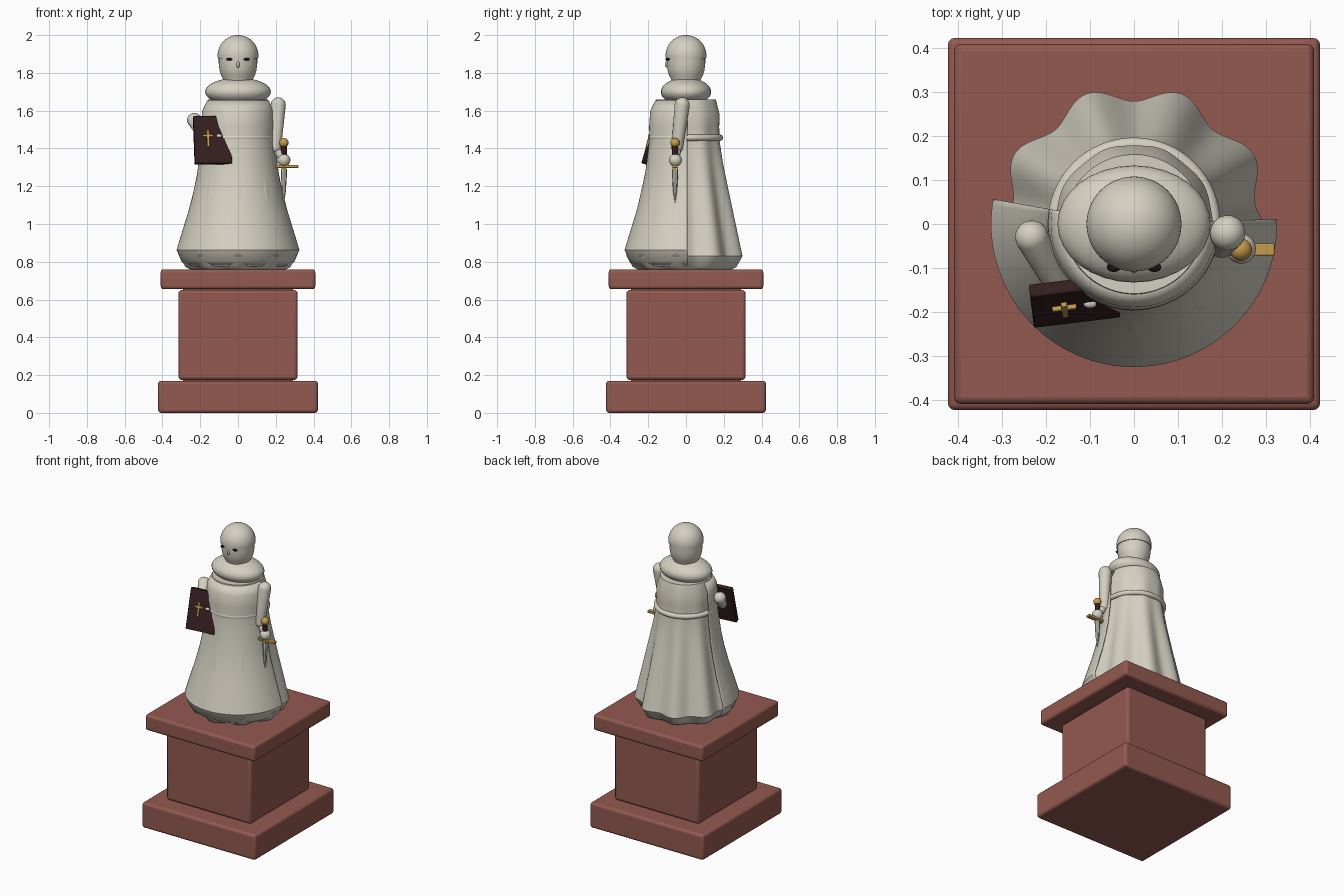
import bpy, bmesh
from math import sin, cos, pi, radians
from mathutils import Matrix, Vector

cube = bpy.data.objects.get("Cube")
if cube:
    bpy.data.objects.remove(cube, do_unlink=True)


def material(name, r, g, b):
    m = bpy.data.materials.new(name)
    m.use_nodes = True
    m.diffuse_color = (r, g, b, 1)
    m.node_tree.nodes["Principled BSDF"].inputs["Base Color"].default_value = (r, g, b, 1)
    return m


STONE = material("cream stone", 0.66, 0.63, 0.54)
BRICK = material("brick red", 0.29, 0.1, 0.08)
GOLD = material("gold", 0.56, 0.33, 0.07)
LEATHER = material("dark leather", 0.035, 0.013, 0.014)
BLACK = material("black", 0.008, 0.008, 0.008)


def finish(name, bm, mat, matrix=None, bevel=0):
    if matrix:
        bm.transform(matrix)
    mesh = bpy.data.meshes.new(name)
    bm.to_mesh(mesh)
    bm.free()
    mesh.materials.append(mat)
    ob = bpy.data.objects.new(name, mesh)
    bpy.context.collection.objects.link(ob)
    if bevel:
        mod = ob.modifiers.new("bevel", "BEVEL")
        mod.width, mod.segments = bevel, 3
    bpy.ops.object.select_all(action="DESELECT")
    ob.select_set(True)
    bpy.context.view_layer.objects.active = ob
    bpy.ops.object.shade_smooth_by_angle(angle=radians(35))
    return ob


def lathe(name, profile, mat, n=32, start=0, end=360, waves=0, matrix=None):
    """Turn (radius, z[, wave depth]) points, listed bottom up, about z."""
    bm = bmesh.new()
    full = end - start == 360
    count = n if full else n + 1
    rings = []
    for r, z, *depth in profile:
        ring = []
        for i in range(count):
            a = radians(start + (end - start) * i / n)
            rr = r + (depth[0] * cos(waves * (a - pi / 6)) if depth else 0)
            ring.append(bm.verts.new((rr * cos(a), rr * sin(a), z)))
        rings.append(ring)
    for low, high in zip(rings, rings[1:]):
        for i in range(n):
            k = (i + 1) % count
            bm.faces.new((low[i], low[k], high[k], high[i]))
    if full:
        if profile[-1][0] > 0:
            bm.faces.new(rings[-1])
        if profile[0][0] > 0:
            bm.faces.new(rings[0][::-1])
    bmesh.ops.remove_doubles(bm, verts=bm.verts[:], dist=1e-6)
    return finish(name, bm, mat, matrix)


def box(name, centre, size, mat, bevel=0, frame=None):
    bm = bmesh.new()
    bmesh.ops.create_cube(bm, size=1)
    m = Matrix.Translation(centre) @ Matrix.Diagonal((*size, 1))
    return finish(name, bm, mat, frame @ m if frame else m, bevel)


def ball(name, centre, radii, mat):
    bm = bmesh.new()
    bmesh.ops.create_uvsphere(bm, u_segments=32, v_segments=20, radius=1)
    return finish(name, bm, mat, Matrix.Translation(centre) @ Matrix.Diagonal((*radii, 1)))


def capsule(name, a, b, ra, rb, mat):
    a, b = Vector(a), Vector(b)
    length = (b - a).length
    steps = [i * pi / 16 for i in range(9)]
    prof = [(ra * sin(t), -ra * cos(t)) for t in steps]
    prof += [(rb * cos(t), length + rb * sin(t)) for t in steps]
    prof[0], prof[-1] = (0, -ra), (0, length + rb)
    turn = (b - a).to_track_quat("Z", "Y").to_matrix().to_4x4()
    return lathe(name, prof, mat, 24, matrix=Matrix.Translation(a) @ turn)


# Pedestal
for name, half, low, high in (("pedestal_base", 0.423, 0, 0.17),
                              ("pedestal_block", 0.315, 0.175, 0.65),
                              ("pedestal_top", 0.409, 0.655, 0.76)):
    box(name, (0, 0, (low + high) / 2), (2 * half, 2 * half, high - low), BRICK, 0.016)
box("pedestal_core", (0, 0, 0.4), (0.58, 0.58, 0.7), BRICK)

# Pleated under robe, widest just above the hem
lathe("pleated_robe", [(0.24, 0.758, 0.012), (0.265, 0.772, 0.016), (0.297, 0.83, 0.018),
                       (0.28, 0.91, 0.017), (0.255, 1.03, 0.015), (0.225, 1.18, 0.011),
                       (0.198, 1.32, 0.007), (0.179, 1.45, 0.003), (0.178, 1.52, 0.002),
                       (0.18, 1.58, 0.002), (0.158, 1.66, 0)],
      STONE, 144, waves=9)

# Smooth front panel wrapped around the robe
panel = lathe("front_panel", [(0.262, 0.775), (0.298, 0.80), (0.325, 0.862), (0.305, 0.93),
                              (0.262, 1.07), (0.236, 1.17), (0.216, 1.27), (0.2, 1.39),
                              (0.194, 1.455), (0.195, 1.52), (0.189, 1.6), (0.162, 1.655)],
              STONE, 72, start=-190, end=2)
thick = panel.modifiers.new("thickness", "SOLIDIFY")
thick.thickness = 0.006

# Rope belt
lathe("belt", [(0.18 + 0.0165 * cos(t), 1.457 + 0.0165 * sin(t))
               for t in (-pi / 2 + pi * i / 10 for i in range(11))], STONE, 64)

# Cowl and head
ball("cowl", (0, 0, 1.7), (0.174, 0.133, 0.074), STONE)
lathe("face", [(0.072, 1.74), (0.078, 1.765), (0.09, 1.787), (0.098, 1.815),
               (0.102, 1.85), (0.102, 1.9)], STONE, 48)
hood = [(0.108 * cos(t), 1.892 + 0.108 * sin(t))
        for t in (-0.15 + (pi / 2 + 0.15) * i / 14 for i in range(14))]
lathe("hood", hood + [(0, 2.0)], STONE, 48)
ball("nose", (0, -0.1, 1.845), (0.008, 0.012, 0.018), STONE)
for side, x in (("left", 0.046), ("right", -0.046)):
    ball(side + "_eye", (x, -0.098, 1.872), (0.016, 0.011, 0.007), BLACK)

# Arms and hands
capsule("left_arm", (0.213, -0.02, 1.63), (0.198, -0.047, 1.405), 0.04, 0.03, STONE)
capsule("left_wrist", (0.198, -0.047, 1.405), (0.235, -0.055, 1.345), 0.022, 0.02, STONE)
ball("left_hand", (0.243, -0.056, 1.338), (0.034, 0.034, 0.034), STONE)
capsule("right_arm", (-0.232, -0.03, 1.55), (-0.17, -0.145, 1.45), 0.038, 0.028, STONE)

# Sword
SWORD = (0.243, -0.058)
ball("sword_pommel", (*SWORD, 1.43), (0.025, 0.025, 0.025), GOLD)
lathe("sword_grip", [(0.014, 1.31), (0.016, 1.41)], LEATHER, 16,
      matrix=Matrix.Translation((*SWORD, 0)))
box("sword_guard", (0.258, -0.058, 1.305), (0.122, 0.027, 0.016), GOLD, 0.003)
box("sword_collar", (*SWORD, 1.29), (0.024, 0.024, 0.02), GOLD)
lathe("sword_blade", [(0, 1.1), (0.01, 1.17), (0.016, 1.26), (0.016, 1.29)], STONE, 8,
      matrix=Matrix.Translation((*SWORD, 0)))

# Book, leaning back against the robe, with a raised cross
frame = (Matrix.Translation((-0.135, -0.175, 1.443))
         @ Matrix.Rotation(radians(7), 4, "Z") @ Matrix.Rotation(radians(-16), 4, "X"))
box("book", (0, 0, 0), (0.198, 0.03, 0.26), LEATHER, 0.004, frame)
box("cross_upright", (-0.025, -0.018, 0.005), (0.014, 0.014, 0.095), GOLD, 0.003, frame)
box("cross_bar", (-0.025, -0.018, 0.02), (0.056, 0.014, 0.014), GOLD, 0.003, frame)
thumb = frame @ Vector((0.034, -0.017, 0.02))
ball("right_thumb", thumb, (0.015, 0.01, 0.01), STONE)
